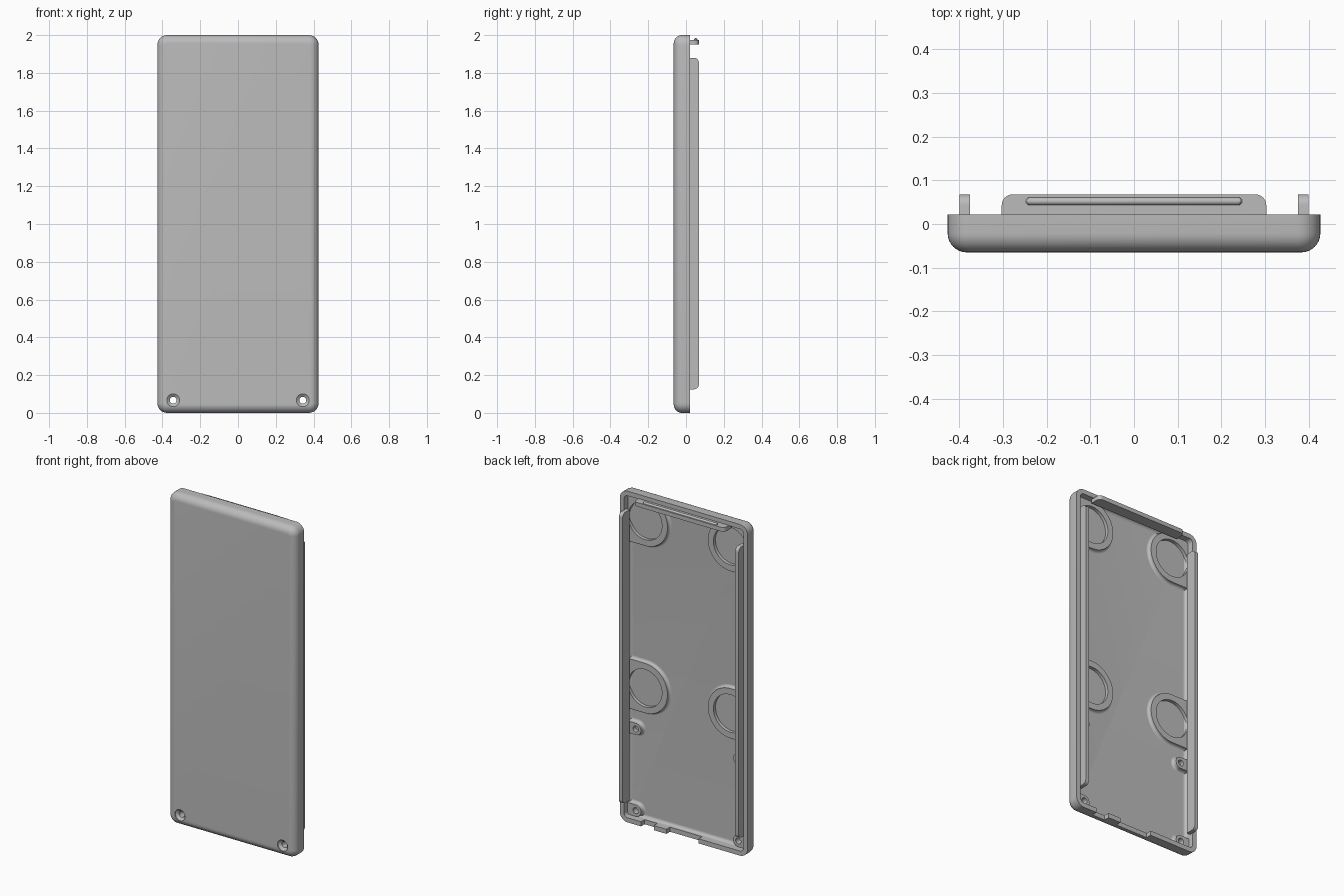
import bpy
import bmesh
from math import sin, cos, pi

cube = bpy.data.objects.get("Cube")
if cube:
    bpy.data.objects.remove(cube)

grey = bpy.data.materials.new("plain grey")
grey.use_nodes = True
grey.diffuse_color = (0.5, 0.5, 0.5, 1)
grey.node_tree.nodes["Principled BSDF"].inputs["Base Color"].default_value = (0.5, 0.5, 0.5, 1)

# Overall sizes
HALF_W, HALF_H = 0.427, 1.0
FRONT, RIM, FLOOR = -0.065, 0.022, -0.037
WALL = 0.028


def loft(name, rings, cap_start=True, cap_end=True):
    """Skin a list of equal-length point rings into an object."""
    bm = bmesh.new()
    rows = [[bm.verts.new(p) for p in ring] for ring in rings]
    for a, b in zip(rows, rows[1:]):
        n = len(a)
        for i in range(n):
            bm.faces.new((a[i], a[(i + 1) % n], b[(i + 1) % n], b[i]))
    if cap_start:
        bm.faces.new(rows[0][::-1])
    if cap_end:
        bm.faces.new(rows[-1])
    bmesh.ops.recalc_face_normals(bm, faces=bm.faces)
    mesh = bpy.data.meshes.new(name)
    bm.to_mesh(mesh)
    bm.free()
    mesh.materials.append(grey)
    obj = bpy.data.objects.new(name, mesh)
    bpy.context.collection.objects.link(obj)
    return obj


def activate(obj):
    bpy.ops.object.select_all(action='DESELECT')
    obj.select_set(True)
    bpy.context.view_layer.objects.active = obj


def smooth(obj):
    activate(obj)
    bpy.ops.object.shade_smooth_by_angle(angle=pi / 6)


def cut(obj, cutter):
    mod = obj.modifiers.new("cut", 'BOOLEAN')
    mod.operation = 'DIFFERENCE'
    mod.solver = 'EXACT'
    mod.object = cutter
    activate(obj)
    bpy.ops.object.modifier_apply(modifier=mod.name)
    bpy.data.objects.remove(cutter)


def case_ring(y, inset, steps=8):
    """Rounded rectangle of the case at depth y, shrunk by inset."""
    r = max(0.052 - inset, 0.008)
    hx, hz = HALF_W - inset - r, HALF_H - inset - r
    pts = []
    for q, (sx, sz) in enumerate(((1, 1), (-1, 1), (-1, -1), (1, -1))):
        for i in range(steps + 1):
            a = (q + i / steps) * pi / 2
            pts.append((sx * hx + r * cos(a), y, HALF_H + sz * hz + r * sin(a)))
    return pts


def circle(x, y, z, r, n=32):
    return [(x + r * cos(2 * pi * i / n), y, z + r * sin(2 * pi * i / n)) for i in range(n)]


def box(x0, x1, y0, y1, z0, z1):
    return loft("cutter", [[(x0, y, z0), (x1, y, z0), (x1, y, z1), (x0, y, z1)] for y in (y0, y1)])


# Case shell: rounded outside, rim, filleted inside, floor
EDGE, FILLET, STEPS = 0.044, 0.018, 8
arc = [i / STEPS * pi / 2 for i in range(STEPS + 1)]
rings = [case_ring(FRONT + EDGE * (1 - cos(a)), EDGE * (1 - sin(a))) for a in arc]
rings += [case_ring(RIM, 0), case_ring(RIM, WALL)]
rings += [case_ring(FLOOR + FILLET * (1 - sin(a)), WALL + FILLET * (1 - cos(a))) for a in arc]
shell = loft("case_shell", rings)

# Notches in the bottom wall
for x0, x1 in ((0.2, 0.285), (-0.1, 0.115)):
    cut(shell, box(x0, x1, -0.012, 0.05, -0.05, 0.05))

# Countersunk screw holes
SCREW_X, SCREW_Z, BORE = 0.343, 0.067, 0.018
for side in (-1, 1):
    profile = ((FRONT - 0.01, 0.034), (FRONT + 0.006, 0.034), (FRONT + 0.018, BORE), (0, BORE))
    cut(shell, loft("cutter", [circle(side * SCREW_X, y, SCREW_Z, r) for y, r in profile]))
smooth(shell)


def pad(name, side, x, z, radius, top, bore, bottom, closed=True, n=64):
    """Raised D-shaped pad running into the side wall, with a round pocket."""
    reach = HALF_W - WALL + 0.008 - x

    def outline(y, r):
        pts = []
        for i in range(n):
            c, s = cos(2 * pi * i / n), sin(2 * pi * i / n)
            t = r
            if c > 0.001:
                t = min(r / max(abs(s), 0.001), reach / c)
            pts.append((side * (x + t * c), y, min(z + t * s, 1.98)))
        return pts

    def bore_ring(y):
        return [(side * px, py, pz) for px, py, pz in circle(x, y, z, bore, n)]

    flare = 0.014
    rings = [outline(FLOOR - 0.002, radius + flare)]
    rings += [outline(FLOOR + flare * (1 - cos(a)), radius + flare * (1 - sin(a))) for a in arc[::2]]
    rings += [outline(top, radius), bore_ring(top), bore_ring(bottom)]
    smooth(loft(name, rings, False, closed))


def lip_ring(depth, start, end, along_x):
    """Strip outline with its two free corners rounded."""
    r, y0, y1 = 0.025, 0.0, 0.068
    pts = [(start, y0)]
    pts += [(start + r * (1 - cos(a)), y1 - r * (1 - sin(a))) for a in arc]
    pts += [(end - r * (1 - cos(a)), y1 - r * (1 - sin(a))) for a in reversed(arc)]
    pts.append((end, y0))
    return [(u, y, depth) if along_x else (depth, y, u) for u, y in pts]


for side, label in ((1, "left"), (-1, "right")):
    # Round pockets for the magnets or feet
    for z, level in ((0.82, "middle"), (1.83, "upper")):
        pad(f"{label}_{level}_pocket", side, 0.285, z, 0.15, -0.016, 0.113, FLOOR + 0.001)
    # Screw bosses: lower ones go right through
    pad(f"{label}_lower_boss", side, SCREW_X, SCREW_Z, 0.035, -0.01, BORE, -0.045, False)
    pad(f"{label}_middle_boss", side, SCREW_X, 0.56, 0.035, -0.01, BORE, FLOOR + 0.002)
    # Side lip
    smooth(loft(f"{label}_lip", [lip_ring(side * d, 0.125, 1.88, False) for d in (0.376, 0.4)]))

# Top lip with its snap ridge
smooth(loft("top_lip", [lip_ring(d, -0.303, 0.303, True) for d in (1.95, 1.975)]))
ridge = []
for x, r in ((-0.247, 0.004), (-0.243, 0.008), (-0.238, 0.009), (0.238, 0.009), (0.243, 0.008), (0.247, 0.004)):
    ridge.append([(x, 0.052 + r * cos(i * pi / 8), 1.975 + r * sin(i * pi / 8)) for i in range(16)])
smooth(loft("snap_ridge", ridge))
